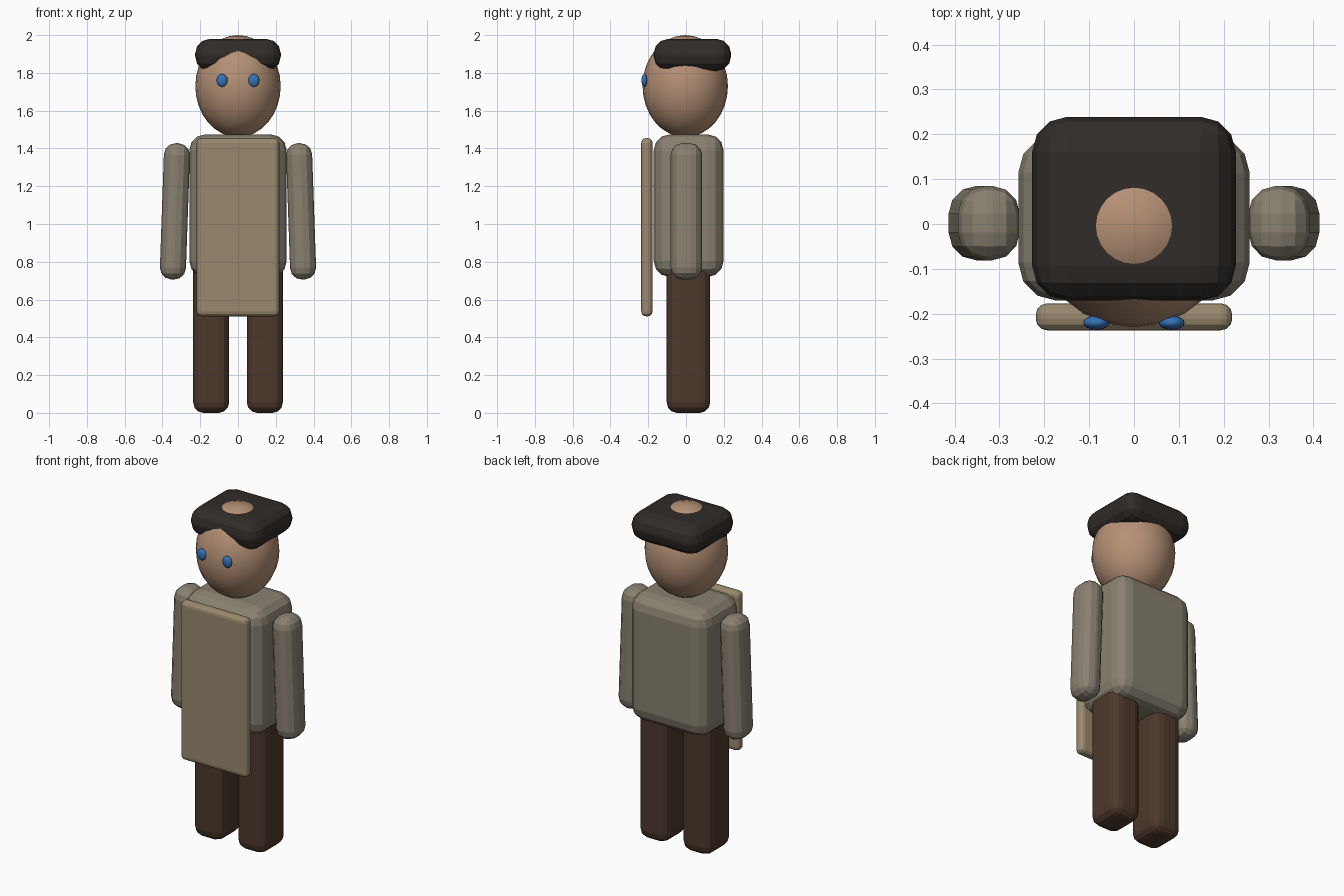
import bpy
from math import radians

if "Cube" in bpy.data.objects:
    bpy.data.objects.remove(bpy.data.objects["Cube"])


def material(name, rgb):
    m = bpy.data.materials.new(name)
    m.diffuse_color = (*rgb, 1)
    m.use_nodes = True
    m.node_tree.nodes["Principled BSDF"].inputs["Base Color"].default_value = m.diffuse_color
    return m


SKIN = material("skin", (0.46, 0.28, 0.18))
HAIR = material("dark_hair", (0.03, 0.025, 0.021))
SHIRT = material("shirt_cloth", (0.25, 0.22, 0.165))
APRON = material("apron_cloth", (0.32, 0.25, 0.155))
TROUSERS = material("trouser_cloth", (0.075, 0.04, 0.025))
BLUE = material("eye_blue", (0.035, 0.17, 0.48))


def rounded_box(name, center, size, bevel, segments, mat, tilt=0):
    bpy.ops.mesh.primitive_cube_add(size=1)
    ob = bpy.context.object
    ob.name = name
    ob.scale = size
    bpy.ops.object.transform_apply(location=False, rotation=False, scale=True)
    ob.location = center
    ob.rotation_euler.y = tilt
    mod = ob.modifiers.new("round_edges", 'BEVEL')
    mod.width = bevel
    mod.segments = segments
    mod.limit_method = 'NONE'
    ob.data.materials.append(mat)
    return ob


def ellipsoid(name, center, radii, segments, rings, mat):
    bpy.ops.mesh.primitive_uv_sphere_add(segments=segments, ring_count=rings, radius=1)
    ob = bpy.context.object
    ob.name = name
    ob.scale = radii
    bpy.ops.object.transform_apply(location=False, rotation=False, scale=True)
    ob.location = center
    bpy.ops.object.shade_smooth()
    ob.data.materials.append(mat)
    return ob


# Head and hair
ellipsoid("head", (0, -0.004, 1.73), (0.226, 0.226, 0.27), 24, 16, SKIN)
rounded_box("hair", (0, 0.034, 1.895), (0.454, 0.41, 0.17), 0.078, 3, HAIR)

# Body
rounded_box("torso", (0, 0.014, 1.097), (0.516, 0.37, 0.755), 0.085, 3, SHIRT)
rounded_box("apron", (0, -0.207, 0.983), (0.438, 0.06, 0.943), 0.025, 3, APRON)

# Paired eyes, arms and legs
for side, s in (("left", 1), ("right", -1)):
    ellipsoid(f"{side}_eye", (s * 0.084, -0.22, 1.76), (0.029, 0.016, 0.034), 16, 10, BLUE)
    rounded_box(f"{side}_arm", (s * 0.334, 0.002, 1.067), (0.138, 0.166, 0.722),
                0.062, 3, SHIRT, -s * radians(2))
    rounded_box(f"{side}_leg", (s * 0.142, 0.013, 0.41), (0.19, 0.23, 0.82),
                0.055, 3, TROUSERS)
